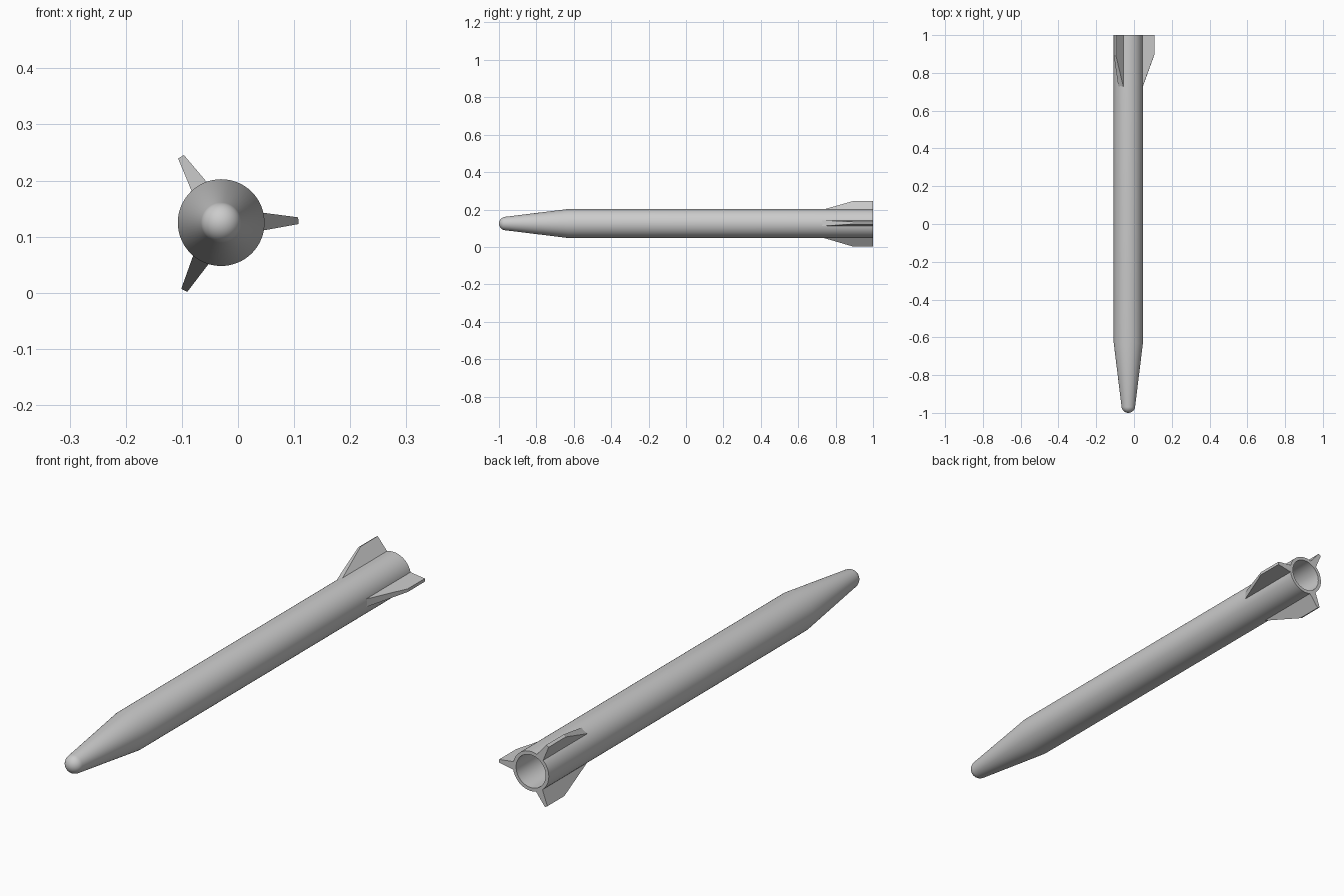
import bpy, bmesh, math
from mathutils import Matrix, Vector

if "Cube" in bpy.data.objects:
    bpy.data.objects.remove(bpy.data.objects["Cube"])

CX, CZ = -0.03, 0.125      # body axis position
R, R_IN, R_NOSE = 0.0773, 0.064, 0.036
SEG = 64


def make_object(name, bm):
    bmesh.ops.recalc_face_normals(bm, faces=bm.faces[:])
    mesh = bpy.data.meshes.new(name)
    bm.to_mesh(mesh)
    bm.free()
    obj = bpy.data.objects.new(name, mesh)
    bpy.context.collection.objects.link(obj)
    obj.location = (CX, 0, CZ)
    return obj


def lathe(name, profile):
    """Spin a (radius, y) profile around the y axis."""
    bm = bmesh.new()
    verts = [bm.verts.new((r, y, 0)) for r, y in profile]
    edges = [bm.edges.new(pair) for pair in zip(verts, verts[1:])]
    bmesh.ops.spin(bm, geom=verts + edges, cent=(0, 0, 0), axis=(0, 1, 0),
                   angle=math.tau, steps=SEG, use_duplicate=False)
    bmesh.ops.remove_doubles(bm, verts=bm.verts[:], dist=1e-5)
    obj = make_object(name, bm)
    bpy.ops.object.select_all(action='DESELECT')
    obj.select_set(True)
    bpy.context.view_layer.objects.active = obj
    bpy.ops.object.shade_smooth_by_angle(angle=math.radians(20))
    return obj


# Rounded tip, tapered nose, straight tube and hollow tail in one shell
cap = [(R_NOSE * math.sin(a), -1 + R_NOSE * (1 - math.cos(a)))
       for a in (math.radians(84) * i / 10 for i in range(11))]
lathe("rocket_body", cap + [(R, -0.63), (R, 1.0), (R_IN, 1.0),
                            (R_IN, -0.63), (0, -0.63)])


# Three swept fins, thinner toward the tip
def fin(name, angle):
    # (radius, y, half thickness), the root sunk slightly into the tube wall
    outline = [(0.070, 0.71, 0.0165), (0.1375, 0.895, 0.006),
               (0.1375, 1.0, 0.006), (0.070, 1.0, 0.0165)]
    bm = bmesh.new()
    top = [bm.verts.new((r, y, t)) for r, y, t in outline]
    low = [bm.verts.new((r, y, -t)) for r, y, t in outline]
    bm.faces.new(top)
    bm.faces.new(low[::-1])
    for i in range(4):
        j = (i + 1) % 4
        bm.faces.new((top[i], low[i], low[j], top[j]))
    bm.transform(Matrix.Rotation(-angle, 4, 'Y'))
    make_object(name, bm)


for i in range(3):
    fin(f"fin_{i + 1}", math.radians(1.4 + 120 * i))
